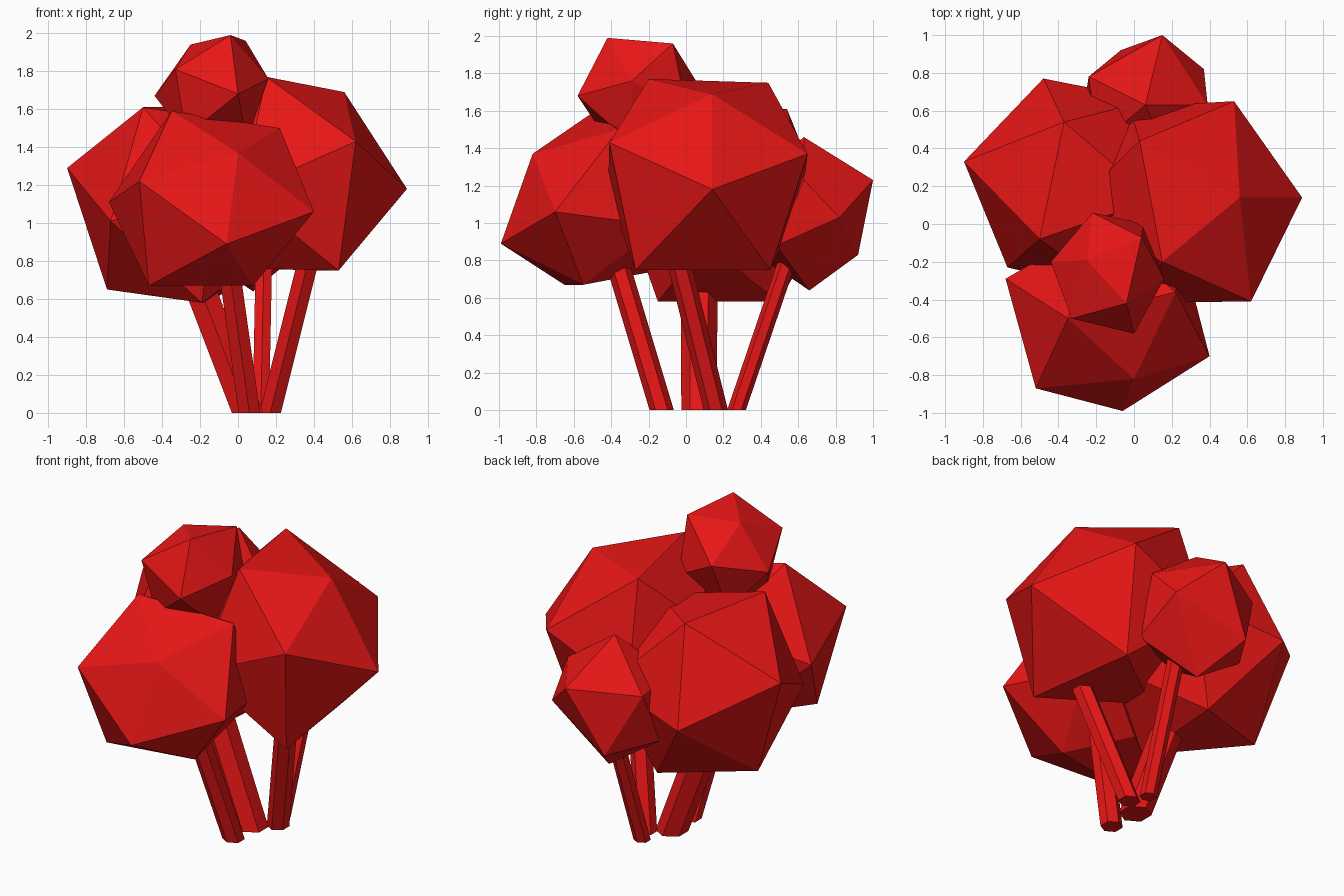
import bpy, bmesh
from mathutils import Vector, Matrix

if "Cube" in bpy.data.objects:
    bpy.data.objects.remove(bpy.data.objects["Cube"])

red = bpy.data.materials.new("red")
red.diffuse_color = (0.8, 0.008, 0.008, 1)
red.use_nodes = True
red.node_tree.nodes["Principled BSDF"].inputs["Base Color"].default_value = red.diffuse_color


def finish(bm, name):
    bmesh.ops.recalc_face_normals(bm, faces=bm.faces)
    me = bpy.data.meshes.new(name)
    bm.to_mesh(me)
    bm.free()
    me.materials.append(red)
    ob = bpy.data.objects.new(name, me)
    bpy.context.collection.objects.link(ob)


def frame(a, b):
    """Rotation whose x axis follows a and whose xy plane holds b."""
    x = a.normalized()
    z = x.cross(b).normalized()
    return Matrix((x, z.cross(x), z)).transposed()


def foliage(name, centre, radius, corners):
    """Icosahedron turned to its first two corners, then roughened by corner."""
    c = Vector(centre)
    pts = [Vector(p) for p in corners]
    bm = bmesh.new()
    bmesh.ops.create_icosphere(bm, subdivisions=1, radius=radius)
    bm.verts.ensure_lookup_table()
    v0 = bm.verts[0]
    v1 = v0.link_edges[0].other_vert(v0)
    rot = frame(pts[0] - c, pts[1] - c) @ frame(v0.co, v1.co).transposed()
    for v in bm.verts:
        v.co = c + rot @ v.co
    free = list(bm.verts)
    for p in pts:
        v = min(free, key=lambda q: (q.co - p).length)
        v.co = p
        free.remove(v)
    finish(bm, name)


def trunk(name, base, top, r0, r1):
    """Leaning six-sided stem with level ends."""
    a, b = Vector(base), Vector(top)
    bm = bmesh.new()
    bmesh.ops.create_cone(bm, cap_ends=True, segments=6,
                          radius1=r0, radius2=r1, depth=2)
    for v in bm.verts:
        end = b if v.co.z > 0 else a
        v.co = Vector((v.co.x, v.co.y, 0)) + end
    finish(bm, name)


# Foliage clumps
foliage("right_foliage", (0.29, 0.12, 1.265), 0.61, [
    (0.89, 0.14, 1.18), (0.62, -0.41, 1.43), (0.56, 0.14, 1.69),
    (0.53, 0.65, 1.37), (0.43, 0.45, 0.75), (0.53, -0.27, 0.75),
    (0.15, -0.20, 1.77), (0.03, 0.44, 1.75)])
foliage("front_foliage", (-0.13, -0.51, 1.10), 0.55, [
    (-0.06, -0.99, 0.89), (0.40, -0.70, 1.06), (0.0, -0.82, 1.37),
    (-0.52, -0.87, 1.22), (-0.47, -0.65, 0.67), (0.08, -0.55, 0.67),
    (0.22, -0.36, 1.50), (-0.35, -0.50, 1.59), (-0.68, -0.29, 1.11)])
foliage("left_foliage", (-0.32, 0.21, 1.09), 0.61, [
    (-0.90, 0.33, 1.29), (-0.50, -0.08, 1.61), (-0.37, 0.54, 1.61),
    (-0.48, 0.77, 1.04), (-0.67, -0.23, 1.01), (-0.69, 0.26, 0.65),
    (-0.19, -0.15, 0.58)])
foliage("back_foliage", (0.07, 0.65, 1.05), 0.38, [
    (0.06, 0.63, 1.46), (0.15, 1.00, 1.23), (0.39, 0.63, 1.23),
    (-0.24, 0.78, 1.20), (0.37, 0.82, 1.03), (-0.07, 0.92, 0.83),
    (0.08, 0.66, 0.64)])
foliage("top_foliage", (-0.14, -0.25, 1.70), 0.33, [
    (-0.04, -0.42, 1.99), (0.0, -0.58, 1.68), (0.04, -0.07, 1.96),
    (-0.25, -0.19, 1.94), (0.16, -0.29, 1.76), (-0.33, -0.50, 1.81),
    (-0.44, -0.20, 1.67), (-0.22, 0.06, 1.75)])

# Stems, one under each lower clump
trunk("right_trunk", (0.17, 0.16, 0), (0.42, -0.09, 1.0), 0.065, 0.065)
trunk("front_trunk", (0.06, -0.13, 0), (-0.08, -0.43, 1.0), 0.065, 0.065)
trunk("left_trunk", (0.05, 0.07, 0), (-0.33, 0.07, 1.0), 0.095, 0.10)
trunk("back_trunk", (0.12, 0.27, 0), (0.14, 0.61, 1.0), 0.05, 0.05)
